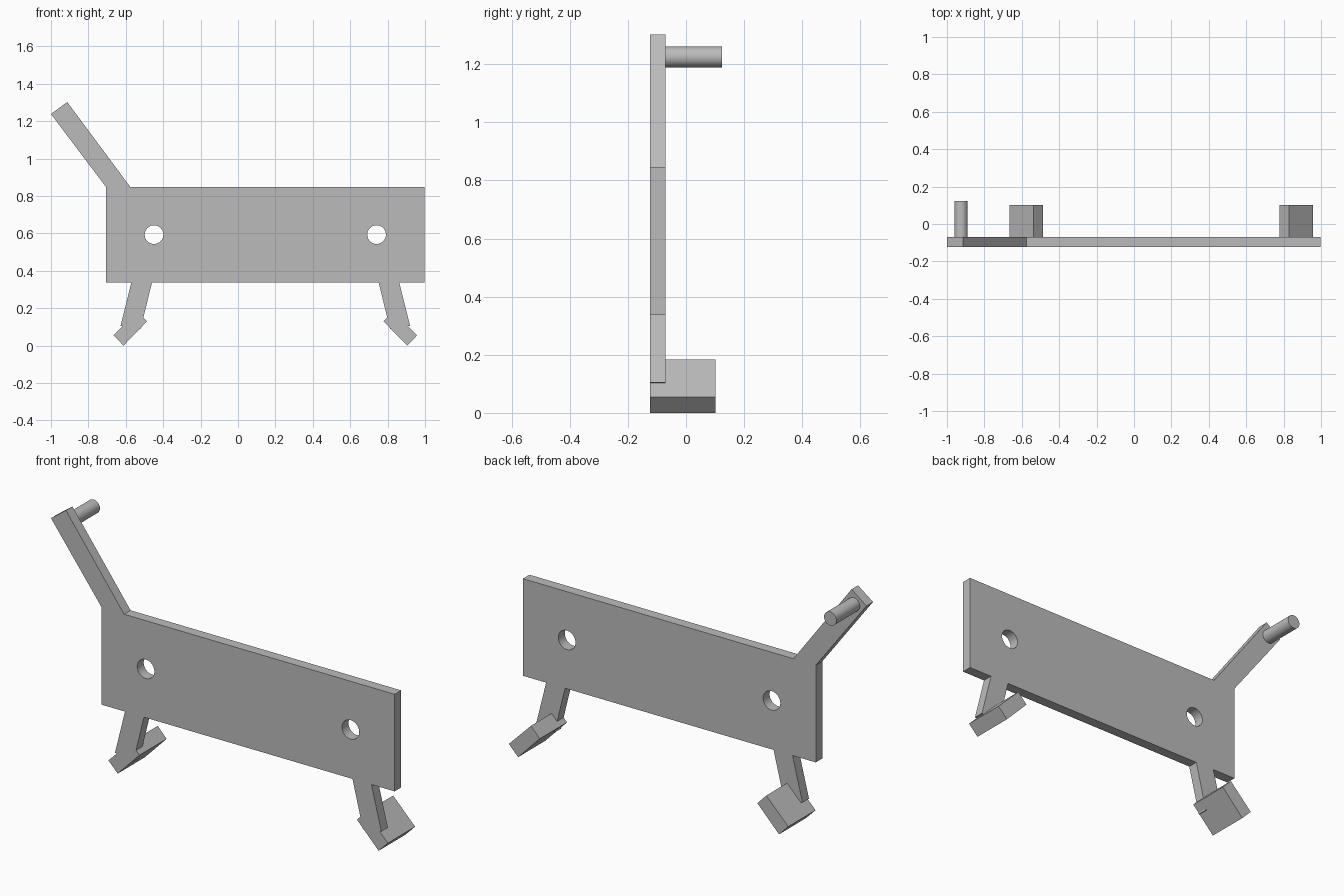
import bpy, bmesh, math

cube = bpy.data.objects.get("Cube")
if cube:
    bpy.data.objects.remove(cube, do_unlink=True)

GREY = (0.5, 0.5, 0.5, 1)
mat = bpy.data.materials.new("plain grey")
mat.use_nodes = True
mat.diffuse_color = GREY
mat.node_tree.nodes["Principled BSDF"].inputs["Base Color"].default_value = GREY

FRONT, BACK = -0.124, -0.07   # sheet thickness
MID = 0.146                   # legs and holes mirror about this x


def add_object(name, bm):
    bmesh.ops.recalc_face_normals(bm, faces=bm.faces)
    mesh = bpy.data.meshes.new(name)
    bm.to_mesh(mesh)
    bm.free()
    mesh.materials.append(mat)
    obj = bpy.data.objects.new(name, mesh)
    bpy.context.collection.objects.link(obj)
    return obj


def extrude_profile(name, points, y0, y1):
    """Extrude an x-z outline from y0 to y1."""
    bm = bmesh.new()
    face = bm.faces.new([bm.verts.new((x, y0, z)) for x, z in points])
    new = bmesh.ops.extrude_face_region(bm, geom=[face])["geom"]
    verts = [v for v in new if isinstance(v, bmesh.types.BMVert)]
    bmesh.ops.translate(bm, verts=verts, vec=(0, y1 - y0, 0))
    return add_object(name, bm)


def rod(name, x, z, radius, y0, y1):
    """Round rod along y."""
    n = 40
    ring = [(x + radius * math.cos(2 * math.pi * i / n),
             z + radius * math.sin(2 * math.pi * i / n)) for i in range(n)]
    return extrude_profile(name, ring, y0, y1)


def smooth(obj):
    bpy.ops.object.select_all(action="DESELECT")
    obj.select_set(True)
    bpy.context.view_layer.objects.active = obj
    bpy.ops.object.shade_smooth_by_angle(angle=math.radians(30))


def mirrored(points):
    return [(2 * MID - x, z) for x, z in reversed(points)]


# Flat sheet: body panel, slanted arm and two splayed legs in one outline
leg = [(-0.57, 0.337), (-0.628, 0.105), (-0.521, 0.088), (-0.46, 0.337)]
outline = ([(-0.705, 0.847), (-0.705, 0.337)] + leg + mirrored(leg)
           + [(0.997, 0.337), (0.997, 0.847), (-0.575, 0.847),
              (-0.913, 1.302), (-1.0, 1.238)])
plate = extrude_profile("body_plate", outline, FRONT, BACK)

# Two round holes through the panel
for side in (-1, 1):
    cutter = rod("hole_cutter", MID + side * 0.595, 0.593, 0.05, -0.3, 0.1)
    cutter.hide_render = True
    mod = plate.modifiers.new("hole", "BOOLEAN")
    mod.object = cutter
    mod.solver = "EXACT"
    bpy.context.view_layer.objects.active = plate
    bpy.ops.object.modifier_apply(modifier=mod.name)
    bpy.data.objects.remove(cutter, do_unlink=True)
smooth(plate)

# Tilted foot blocks reaching behind the sheet
foot = [(-0.666, 0.055), (-0.612, 0.0), (-0.486, 0.13), (-0.538, 0.184)]
extrude_profile("right_foot", foot, FRONT, 0.102)
extrude_profile("left_foot", mirrored(foot), FRONT, 0.102)

# Peg at the arm's end
smooth(rod("arm_peg", -0.925, 1.225, 0.036, BACK - 0.01, 0.124))
